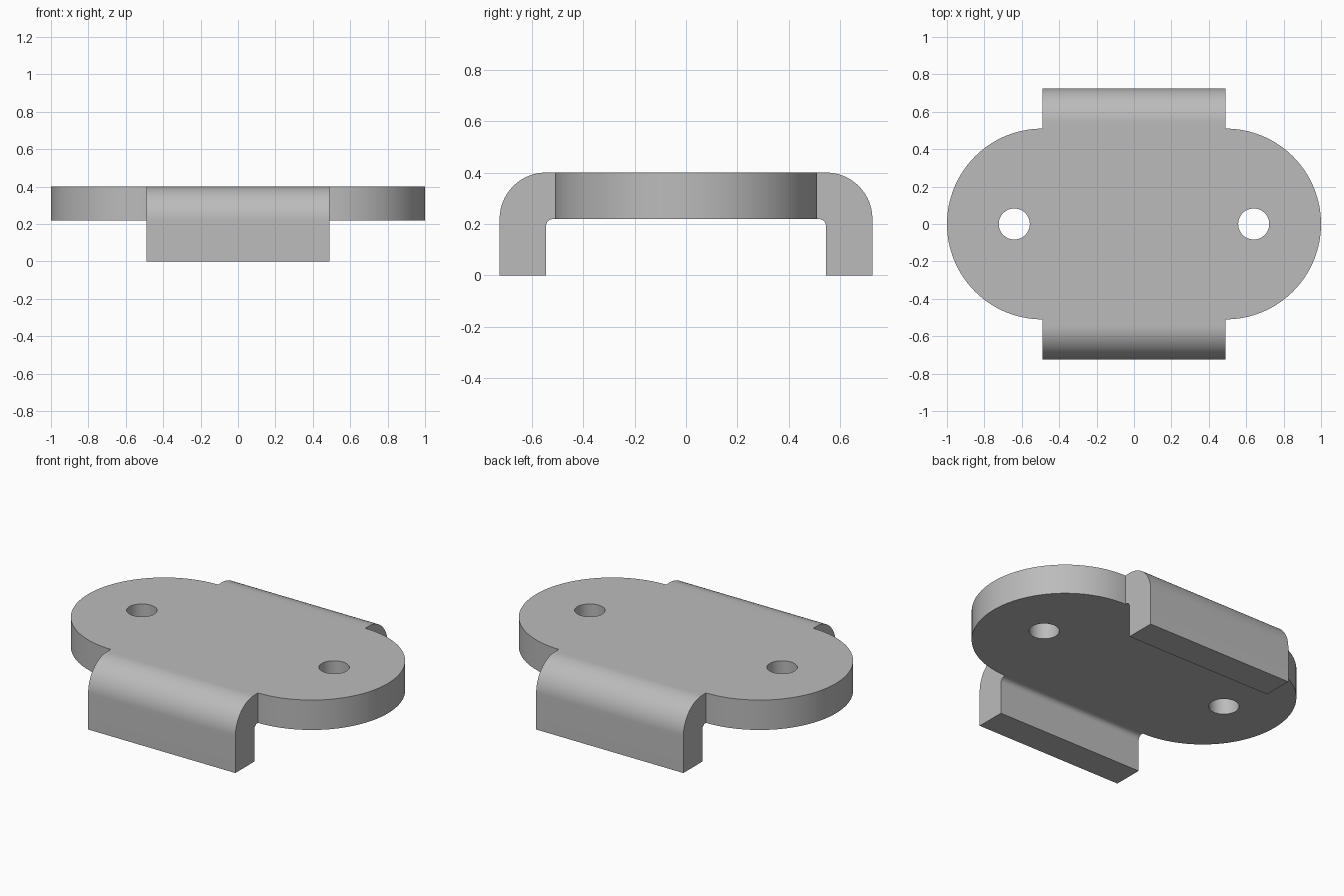
import bpy, bmesh
from math import cos, sin, pi, radians
from mathutils import Vector

cube = bpy.data.objects.get("Cube")
if cube:
    bpy.data.objects.remove(cube, do_unlink=True)

TAB_X, HALF_Y = 0.49, 0.725       # tab half width, overall half depth
TOP, THICK = 0.40, 0.18           # plate top and sheet thickness
END_R, HOLE_X, HOLE_R = 0.51, 0.64, 0.083
INNER_R = 0.03


def arc(cx, cy, r, start, end, steps):
    angles = [radians(start + (end - start) * i / steps) for i in range(steps + 1)]
    return [(cx + r * cos(a), cy + r * sin(a)) for a in angles]


def prism(name, points, offset):
    """Extrude a closed 3D outline along offset."""
    bm = bmesh.new()
    face = bm.faces.new([bm.verts.new(p) for p in points])
    ext = bmesh.ops.extrude_face_region(bm, geom=[face])
    moved = [g for g in ext["geom"] if isinstance(g, bmesh.types.BMVert)]
    bmesh.ops.translate(bm, verts=moved, vec=Vector(offset))
    bmesh.ops.recalc_face_normals(bm, faces=bm.faces)
    mesh = bpy.data.meshes.new(name)
    bm.to_mesh(mesh)
    bm.free()
    obj = bpy.data.objects.new(name, mesh)
    bpy.context.collection.objects.link(obj)
    return obj


# Folded sheet section: legs, rounded outer bends and small inner fillets
leg_in, under = HALF_Y - THICK, TOP - THICK
half = [(HALF_Y, 0)] + arc(leg_in, under, THICK, 0, 90, 24)
inner = arc(leg_in - INNER_R, under - INNER_R, INNER_R, 90, 0, 8) + [(leg_in, 0)]
right = inner + half
section = right + [(-y, z) for y, z in reversed(right)]
bracket = prism("bracket", [(-1.2, y, z) for y, z in section], (2.4, 0, 0))

# Plan outline: round ends with a straight-sided tab front and back
right_end = arc(TAB_X, 0, END_R, -90, 90, 64)
outline = [(TAB_X, -1)] + right_end + [(TAB_X, 1)]
outline += [(-x, y) for x, y in reversed(outline)]
cutters = [(prism("plan_cutter", [(x, y, -0.2) for x, y in outline], (0, 0, 1)), "INTERSECT")]

# Screw holes
for side in (-1, 1):
    ring = arc(side * HOLE_X, 0, HOLE_R, 0, 360, 48)[:-1]
    cutters.append((prism("hole_cutter", [(x, y, -0.2) for x, y in ring], (0, 0, 1)), "DIFFERENCE"))

for cutter, operation in cutters:
    cutter.hide_render = True
    mod = bracket.modifiers.new(cutter.name, "BOOLEAN")
    mod.object, mod.operation, mod.solver = cutter, operation, "EXACT"

# Bake the cuts and discard the cutters
depsgraph = bpy.context.evaluated_depsgraph_get()
baked = bpy.data.meshes.new_from_object(bracket.evaluated_get(depsgraph))
bracket.modifiers.clear()
bracket.data = baked
for cutter, _ in cutters:
    bpy.data.objects.remove(cutter, do_unlink=True)

# Plain grey finish
grey = bpy.data.materials.new("plain grey")
grey.use_nodes = True
colour = (0.5, 0.5, 0.5, 1)
grey.diffuse_color = colour
grey.node_tree.nodes["Principled BSDF"].inputs["Base Color"].default_value = colour
bracket.data.materials.clear()
bracket.data.materials.append(grey)

# Smooth the curved walls, keep the corners crisp
bpy.ops.object.select_all(action="DESELECT")
bracket.select_set(True)
bpy.context.view_layer.objects.active = bracket
bpy.ops.object.shade_smooth_by_angle(angle=radians(30))
